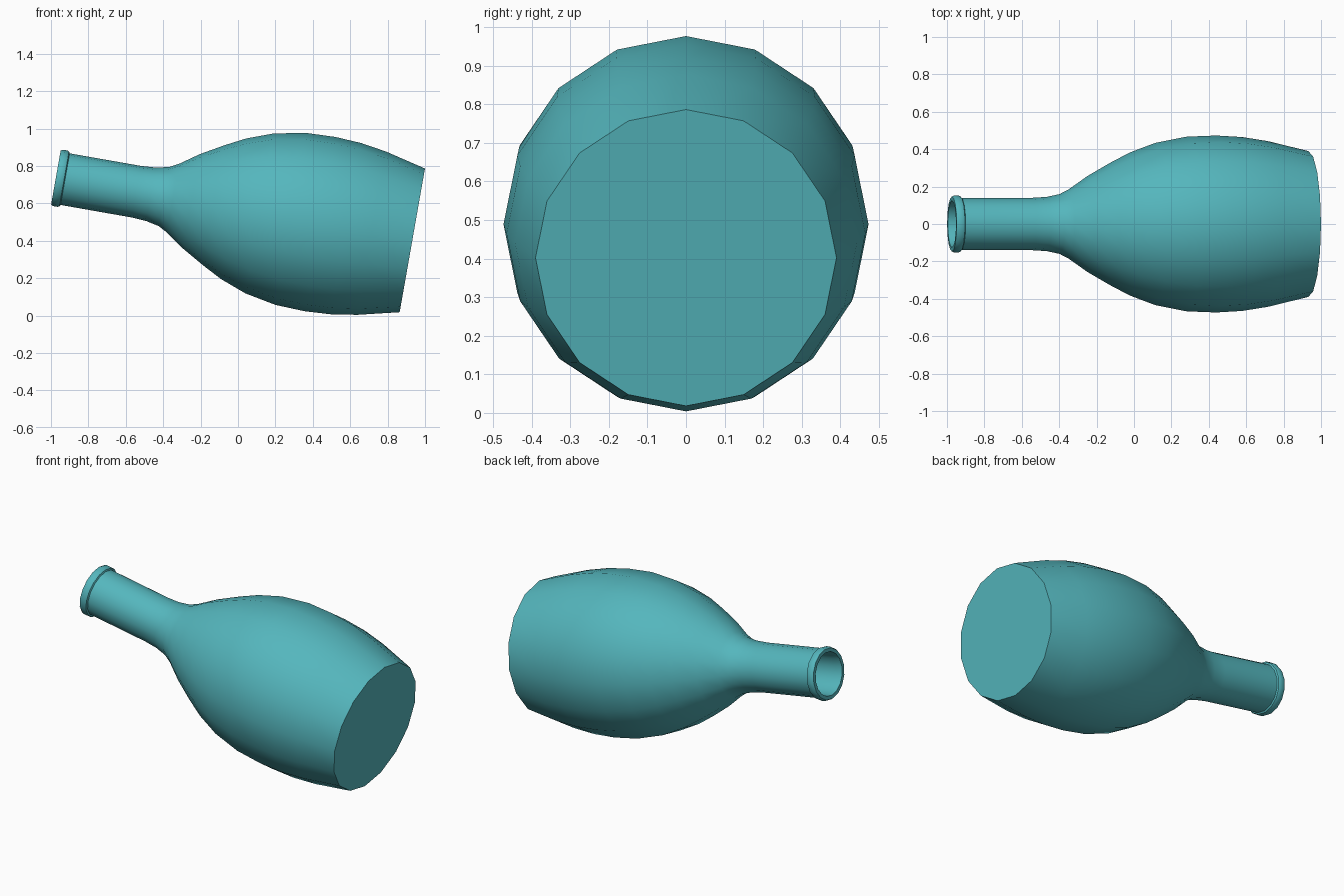
import bpy, bmesh, math
from mathutils import Matrix, Vector

cube = bpy.data.objects.get("Cube")
if cube:
    bpy.data.objects.remove(cube, do_unlink=True)

SIDES = 16
TILT = math.radians(-80)
BASE_CENTRE = Vector((0.932, 0, 0.402))

# One flat colour
teal = bpy.data.materials.new("teal")
teal.use_nodes = True
colour = (0.09, 0.47, 0.51, 1)
teal.diffuse_color = colour
teal.node_tree.nodes["Principled BSDF"].inputs["Base Color"].default_value = colour

# Profile as (radius, height): body, shoulder and neck
outside = [(0.39, 0), (0.443, 0.22), (0.465, 0.36), (0.473, 0.5), (0.467, 0.66),
           (0.434, 0.83), (0.382, 0.97), (0.325, 1.08), (0.256, 1.2),
           (0.186, 1.3), (0.16, 1.35), (0.145, 1.42), (0.14, 1.5), (0.14, 1.885)]
# Rolled lip at the mouth
lip = [(0.149, 1.89), (0.153, 1.9), (0.153, 1.923), (0.147, 1.935), (0.126, 1.935)]
# Hollow inside follows the outer wall
inside = [(r - 0.018, max(h, 0.03)) for r, h in reversed(outside)]


def lathe(name, profile):
    """Turn a profile around its axis, capping both ends of the surface."""
    bm = bmesh.new()
    rings = []
    for r, h in profile:
        angles = [2 * math.pi * i / SIDES for i in range(SIDES)]
        rings.append([bm.verts.new((r * math.cos(a), r * math.sin(a), h)) for a in angles])
    for low, high in zip(rings, rings[1:]):
        for i in range(SIDES):
            j = (i + 1) % SIDES
            bm.faces.new((low[i], low[j], high[j], high[i]))
    bm.faces.new(reversed(rings[0]))
    bm.faces.new(rings[-1])
    bmesh.ops.recalc_face_normals(bm, faces=bm.faces)
    # Lean the axis over so the bottle lies with its neck raised
    bm.transform(Matrix.Translation(BASE_CENTRE) @ Matrix.Rotation(TILT, 4, "Y"))
    mesh = bpy.data.meshes.new(name)
    bm.to_mesh(mesh)
    bm.free()
    mesh.materials.append(teal)
    obj = bpy.data.objects.new(name, mesh)
    bpy.context.collection.objects.link(obj)
    return obj


bottle = lathe("bottle", outside + lip + inside)
bpy.ops.object.select_all(action="DESELECT")
bottle.select_set(True)
bpy.context.view_layer.objects.active = bottle
bpy.ops.object.shade_smooth_by_angle(angle=math.radians(35))
